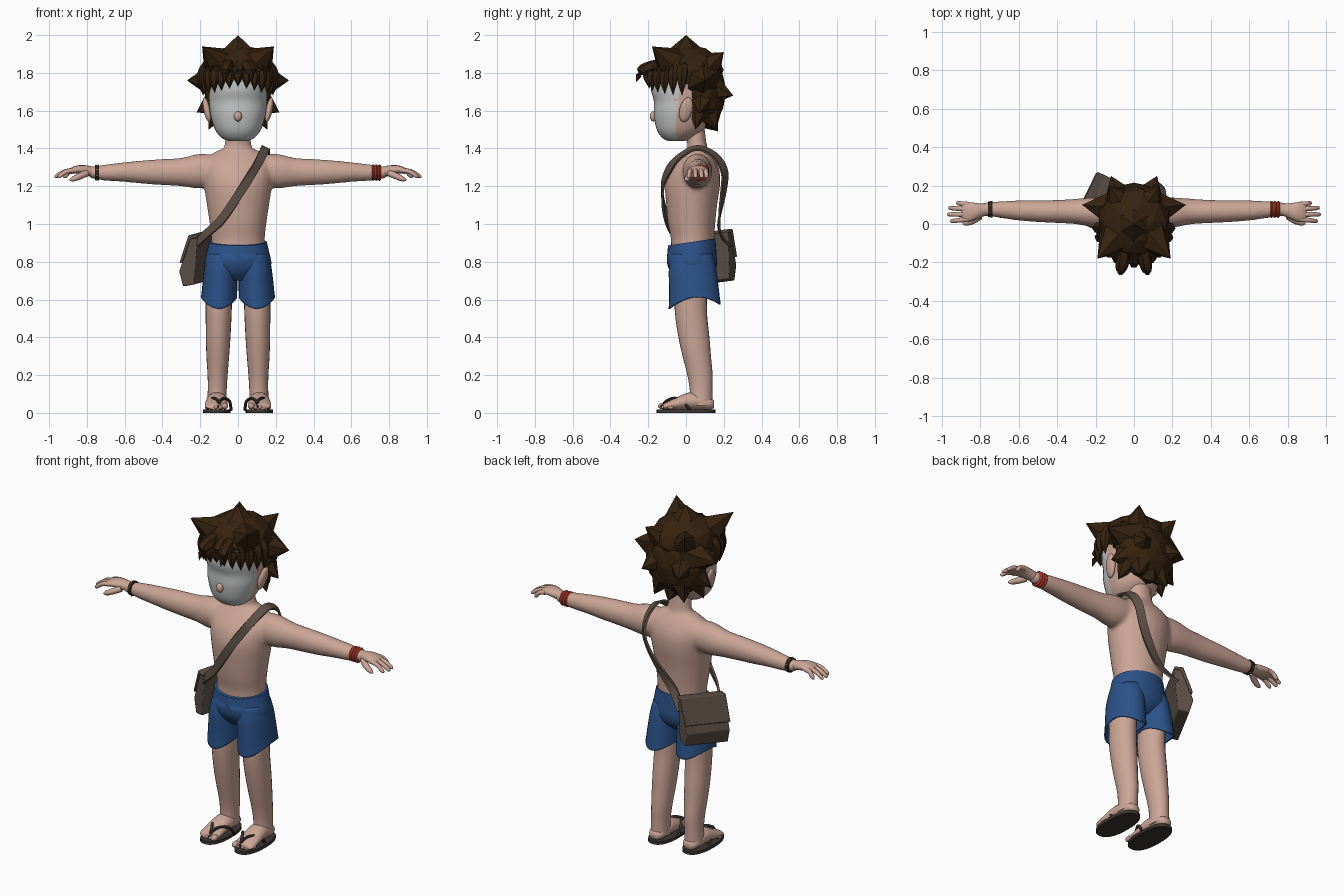
import bpy, bmesh, math
from mathutils import Vector, Matrix

if "Cube" in bpy.data.objects:
    bpy.data.objects.remove(bpy.data.objects["Cube"])


def material(name, rgb):
    m = bpy.data.materials.new(name)
    m.diffuse_color = (*rgb, 1)
    m.use_nodes = True
    m.node_tree.nodes["Principled BSDF"].inputs["Base Color"].default_value = m.diffuse_color
    return m


SKIN = material("skin", (0.60, 0.38, 0.31))
FACE = material("face_grey", (0.55, 0.56, 0.56))
HAIR = material("hair_brown", (0.036, 0.016, 0.005))
BLUE = material("shorts_blue", (0.025, 0.085, 0.25))
BAG = material("bag_brown", (0.11, 0.08, 0.062))
RED = material("band_red", (0.45, 0.04, 0.025))
SOLE = material("sandal_dark", (0.045, 0.036, 0.032))
DARK = material("band_dark", (0.03, 0.015, 0.008))
BEAD = material("bead_white", (0.6, 0.56, 0.5))


def spline(pts, steps):
    """Smooth curve through tuples of any length."""
    out = []
    for i in range(len(pts) - 1):
        p0, p1, p2, p3 = (pts[max(0, min(len(pts) - 1, i + k))] for k in (-1, 0, 1, 2))
        for s in range(steps):
            t = s / steps
            out.append([0.5 * (2 * b + (c - a) * t + (2 * a - 5 * b + 4 * c - d) * t * t
                        + (3 * b - a - 3 * c + d) * t ** 3) for a, b, c, d in zip(p0, p1, p2, p3)])
    return out + [list(pts[-1])]


def skin_rings(bm, rings, caps=True, closed=False):
    rows = [[bm.verts.new(p) for p in r] for r in rings]
    n = len(rows[0])
    pairs = list(zip(rows, rows[1:])) + ([(rows[-1], rows[0])] if closed else [])
    for a, b in pairs:
        for i in range(n):
            bm.faces.new((a[i], a[(i + 1) % n], b[(i + 1) % n], b[i]))
    if caps and not closed:
        bm.faces.new(rows[0][::-1])
        bm.faces.new(rows[-1])


def loft(bm, secs, axis="Z", n=24, steps=3, power=2.0, caps=True):
    """Sections are (station, centre a, centre b, radius a, radius b)."""
    rings = []
    for t, a, b, ra, rb in spline(secs, steps):
        ring = []
        for i in range(n):
            c, s = math.cos(math.tau * i / n), math.sin(math.tau * i / n)
            u = a + ra * math.copysign(abs(c) ** (2 / power), c)
            v = b + rb * math.copysign(abs(s) ** (2 / power), s)
            ring.append({"X": (t, u, v), "Y": (u, t, v), "Z": (u, v, t)}[axis])
        rings.append(ring)
    skin_rings(bm, rings, caps)


def tube(bm, pts, n=8, steps=3):
    """Points are (x, y, z, radius)."""
    path = spline(pts, steps)
    rings = []
    for i, (x, y, z, r) in enumerate(path):
        t = (Vector(path[min(i + 1, len(path) - 1)][:3]) - Vector(path[max(i - 1, 0)][:3])).normalized()
        u = t.cross(Vector((0.13, 0.31, 0.94)) if abs(t.z) < 0.8 else Vector((0.1, 1, 0))).normalized()
        v = t.cross(u)
        rings.append([Vector((x, y, z)) + max(r, 0.001) * (u * math.cos(math.tau * k / n)
                      + v * math.sin(math.tau * k / n)) for k in range(n)])
    skin_rings(bm, rings)


def ball(bm, loc, size, rot=(0, 0, 0), sub=3):
    m = Matrix.Translation(loc)
    for ang, ax in zip(rot, "XYZ"):
        m = m @ Matrix.Rotation(ang, 4, ax)
    bmesh.ops.create_icosphere(bm, subdivisions=sub, radius=1, matrix=m @ Matrix.Diagonal((*size, 1)))


def finish(bm, name, mat, angle=45):
    bmesh.ops.recalc_face_normals(bm, faces=bm.faces[:])
    me = bpy.data.meshes.new(name)
    bm.to_mesh(me)
    bm.free()
    me.materials.append(mat)
    if angle:
        me.shade_smooth()
        me.set_sharp_from_angle(angle=math.radians(angle))
    ob = bpy.data.objects.new(name, me)
    bpy.context.collection.objects.link(ob)
    return ob


# torso, neck and arms blended into one skin
bm = bmesh.new()
loft(bm, [(0.84, 0, .035, .145, .115), (0.92, 0, .035, .142, .115), (1.0, 0, .03, .15, .125),
          (1.1, 0, .03, .165, .135), (1.2, 0, .035, .18, .145), (1.28, 0, .045, .19, .133),
          (1.34, 0, .055, .175, .10), (1.385, 0, .06, .115, .065), (1.41, 0, .06, .072, .052),
          (1.52, 0, .045, .065, .052)])
for s in (-1, 1):
    loft(bm, [(s * x, y, z, ry, rz) for x, y, z, ry, rz in (
        (.08, .06, 1.285, .075, .075), (.2, .06, 1.28, .078, .092), (.3, .065, 1.275, .066, .075),
        (.4, .065, 1.275, .06, .069), (.5, .067, 1.275, .057, .062), (.6, .07, 1.275, .052, .052),
        (.7, .075, 1.272, .043, .043), (.75, .077, 1.272, .036, .035), (.79, .075, 1.275, .036, .03))], axis="X")
body = finish(bm, "upper_body", SKIN)
rm = body.modifiers.new("blend", "REMESH")
rm.mode, rm.voxel_size, rm.use_smooth_shade = "VOXEL", 0.011, True
sm = body.modifiers.new("relax", "SMOOTH")
sm.factor, sm.iterations = 0.5, 5

# head, with the front of it grey
bm = bmesh.new()
loft(bm, [(1.44, 0, -.05, .05, .045), (1.455, 0, -.045, .085, .08), (1.5, 0, -.03, .122, .125),
          (1.58, 0, -.02, .146, .15), (1.65, 0, -.005, .153, .165), (1.72, 0, -.003, .155, .183),
          (1.82, 0, 0, .15, .17), (1.9, 0, 0, .09, .1)], n=40, steps=5, power=2.25)
head = finish(bm, "head", SKIN, 60)
head.data.materials.append(FACE)
for p in head.data.polygons:
    p.material_index = int(p.center.y < -0.05)

bm = bmesh.new()
ball(bm, (0, -.172, 1.57), (.021, .02, .027))
finish(bm, "nose", SKIN)

# hair: crown, back mass and pointed locks
bm = bmesh.new()
ball(bm, (0, .01, 1.815), (.19, .19, .135), sub=2)
ball(bm, (0, .09, 1.70), (.185, .125, .19), sub=2)
locks = [((0, 0, 1.84), (0, 0, 2.0), .19), ((0, .1, 1.58), (0, .17, 1.49), .09)]
for s in (-1, 1):
    locks += [((s * .07, -.04, 1.82), (s * .19, -.18, 1.94), .125),
              ((s * .05, .08, 1.80), (s * .13, .2, 1.91), .125),
              ((s * .06, .1, 1.72), (s * .12, .25, 1.68), .12),
              ((s * .1, .08, 1.76), (s * .27, .1, 1.76), .12),
              ((s * .1, .09, 1.66), (s * .22, .07, 1.59), .09),
              ((s * .11, .07, 1.60), (s * .155, .05, 1.50), .06),
              ((s * .06, .12, 1.60), (s * .1, .16, 1.50), .08)]
for a, b, r in locks:
    d = Vector(b) - Vector(a)
    m = Matrix.Translation((Vector(a) + Vector(b)) / 2) @ d.to_track_quat("Z", "Y").to_matrix().to_4x4()
    bmesh.ops.create_cone(bm, segments=6, radius1=r, radius2=0, depth=d.length, cap_ends=True, matrix=m)
finish(bm, "hair", HAIR, 0)

# fringe tufts around the forehead
bm = bmesh.new()
for k in range(-6, 7):
    a = math.radians(k * 14)
    sx, cy, drop = math.sin(a), math.cos(a), abs(math.sin(a))
    tube(bm, [(.16 * sx, -.15 * cy, 1.84, .03), (.185 * sx, -.195 * cy, 1.80, .03),
              (.19 * sx, -.205 * cy, 1.77 - .03 * drop, .022), (.185 * sx, -.20 * cy, 1.73 - .05 * drop, 0)], n=6)
for s in (-1, 1):
    tube(bm, [(s * .05, -.14, 1.84, .035), (s * .06, -.2, 1.825, .035),
              (s * .068, -.24, 1.805, .026), (s * .072, -.265, 1.75, 0)], n=6)
finish(bm, "fringe", HAIR, 50)

for s, side in ((-1, "right"), (1, "left")):
    # ear
    bm = bmesh.new()
    ball(bm, (s * .165, 0, 1.605), (.018, .034, .068), (-.25, s * .2, 0))
    finish(bm, side + "_ear", SKIN)

    # hand with four fingers and a thumb
    bm = bmesh.new()
    loft(bm, [(s * .77, .075, 1.276, .03, .028), (s * .81, .068, 1.284, .04, .027),
              (s * .85, .063, 1.288, .05, .022), (s * .885, .063, 1.282, .05, .016),
              (s * .9, .063, 1.278, .04, .008)], axis="X", n=16)
    for y0, y1, tip in ((.102, .108, .925), (.077, .083, .965), (.05, .05, .97), (.025, .015, .955)):
        tube(bm, [(s * .86, y0, 1.285, .014), (s * (.86 + tip) / 2, (y0 + y1) / 2, 1.278, .013),
                  (s * (tip - .01), y1, 1.253, .011), (s * tip, y1, 1.245, .003)])
    tube(bm, [(s * .80, .04, 1.27, .018), (s * .84, .015, 1.252, .017),
              (s * .875, .004, 1.237, .013), (s * .892, .002, 1.232, .003)])
    finish(bm, side + "_hand", SKIN, 60)

    # leg
    bm = bmesh.new()
    loft(bm, [(z, s * x, y, rx, ry) for z, x, y, rx, ry in (
        (.74, .1, .03, .07, .085), (.55, .102, .025, .069, .085), (.4, .105, .042, .065, .082),
        (.3, .107, .057, .06, .075), (.2, .108, .074, .053, .067), (.12, .11, .08, .05, .06),
        (.04, .112, .08, .052, .062))])
    finish(bm, side + "_leg", SKIN)

    # foot and toes
    bm = bmesh.new()
    loft(bm, [(y, s * x, z, rx, rz) for y, x, z, rx, rz in (
        (.148, .112, .045, .025, .02), (.12, .112, .05, .045, .034), (.05, .112, .062, .054, .045),
        (0, .113, .06, .056, .044), (-.06, .115, .046, .06, .031), (-.105, .115, .036, .06, .02),
        (-.122, .114, .032, .05, .014))], axis="Y")
    for k in range(5):
        r = .018 if k == 0 else .0125
        ball(bm, (s * (.07 + .0235 * k), -.122 + .005 * k * k / 2, .018 + r), (r, r * 1.5, r), sub=2)
    finish(bm, side + "_foot", SKIN, 60)

    # sandal sole and forked strap
    bm = bmesh.new()
    loft(bm, [(0, s * .113, 0, .072, .155), (.018, s * .113, 0, .072, .155)], steps=1, n=32, power=2.4)
    finish(bm, side + "_sole", SOLE)
    bm = bmesh.new()
    for e in (-1, 1):
        tube(bm, [(s * (.1 + e * w), y, z, .008) for w, y, z in (
            (0, -.13, .03), (.004, -.105, .062), (.028, -.06, .078), (.056, -.015, .06), (.063, .02, .015))])
    finish(bm, side + "_sandal_strap", SOLE)

# shorts: hips and two open legs with a raised side hem
bm = bmesh.new()
loft(bm, [(.905, 0, .03, .153, .125), (.85, 0, .03, .165, .13), (.79, 0, .032, .177, .132),
          (.74, 0, .035, .155, .112), (.70, 0, .035, .1, .07)], n=32)
for v in bm.verts:
    if v.co.z > .84:
        v.co.z += (v.co.y - .03) * .15
finish(bm, "shorts_hips", BLUE)
for s, side in ((-1, "right"), (1, "left")):
    bm = bmesh.new()
    loft(bm, [(.84, s * .083, .033, .08, .108), (.76, s * .09, .035, .089, .126), (.68, s * .095, .04, .092, .13),
              (.6, s * .098, .044, .094, .134), (.55, s * .1, .046, .096, .138)], n=28, caps=False)
    for v in bm.verts:
        d = (v.co.y - .046) / .138
        v.co.z += max(0, (.72 - v.co.z) / .17) * (.05 * (1 - d * d) + .012 * (1 + d))
    leg = finish(bm, side + "_shorts_leg", BLUE)
    so = leg.modifiers.new("cloth", "SOLIDIFY")
    so.thickness, so.offset = .008, -1

# satchel on the hip
C, U, N = Vector((-.185, .115, 0)), Vector((.44, .9, 0)).normalized(), Vector((-.9, .44, 0)).normalized()


def bag_part(name, profile, half):
    b = bmesh.new()
    skin_rings(b, [[C + U * w + N * p + Vector((0, 0, h + .12 * w)) for p, h in profile] for w in (-half, half)])
    ob = finish(b, name, BAG, 30)
    bv = ob.modifiers.new("soft_edges", "BEVEL")
    bv.width, bv.segments = .005, 2


bag_part("bag", [(-.03, .945), (.012, .945), (.078, .765), (.055, .685), (-.01, .695)], .132)
bag_part("bag_flap", [(-.03, .94), (-.03, .957), (.02, .957), (.074, .81), (.056, .81), (.008, .94)], .139)

# shoulder strap as a flat ribbon
path = spline([(-.215, -.01, .90), (-.165, -.06, .95), (-.09, -.098, 1.02), (-.02, -.122, 1.12),
               (.045, -.12, 1.22), (.105, -.07, 1.32), (.135, 0, 1.38), (.145, .055, 1.402), (.147, .11, 1.39),
               (.145, .17, 1.345), (.135, .205, 1.27), (.10, .198, 1.17), (.04, .183, 1.07),
               (-.03, .175, .98), (-.09, .2, .92), (-.125, .225, .89)], 4)
rings = []
for i, p in enumerate(path):
    t = (Vector(path[min(i + 1, len(path) - 1)]) - Vector(path[max(i - 1, 0)])).normalized()
    n = Vector((p[0], p[1] - .05, max(0, p[2] - 1.3) * 3))
    side = t.cross(n).normalized()
    n = side.cross(t)
    rings.append([Vector(p) + side * a * .023 + n * b * .006 for a, b in ((-1, -1), (1, -1), (1, 1), (-1, 1))])
bm = bmesh.new()
skin_rings(bm, rings)
finish(bm, "bag_strap", BAG, 40)

# wrist bands
bm = bmesh.new()
for x in (.715, .732, .749):
    loft(bm, [(x - .009, .076, 1.272, .037, .037), (x, .076, 1.272, .045, .044),
              (x + .009, .076, 1.272, .037, .037)], axis="X", steps=2)
finish(bm, "red_wristband", RED, 60)
bm = bmesh.new()
loft(bm, [(-.758, .077, 1.272, .041, .040), (-.736, .076, 1.272, .043, .042)], axis="X", steps=1)
finish(bm, "dark_wristband", DARK)
bm = bmesh.new()
for k in range(8):
    a = math.tau * (k + .5) / 8
    ball(bm, (-.747, .0765 + .042 * math.cos(a), 1.272 + .041 * math.sin(a)), (.005, .005, .005), sub=1)
finish(bm, "wristband_beads", BEAD)
